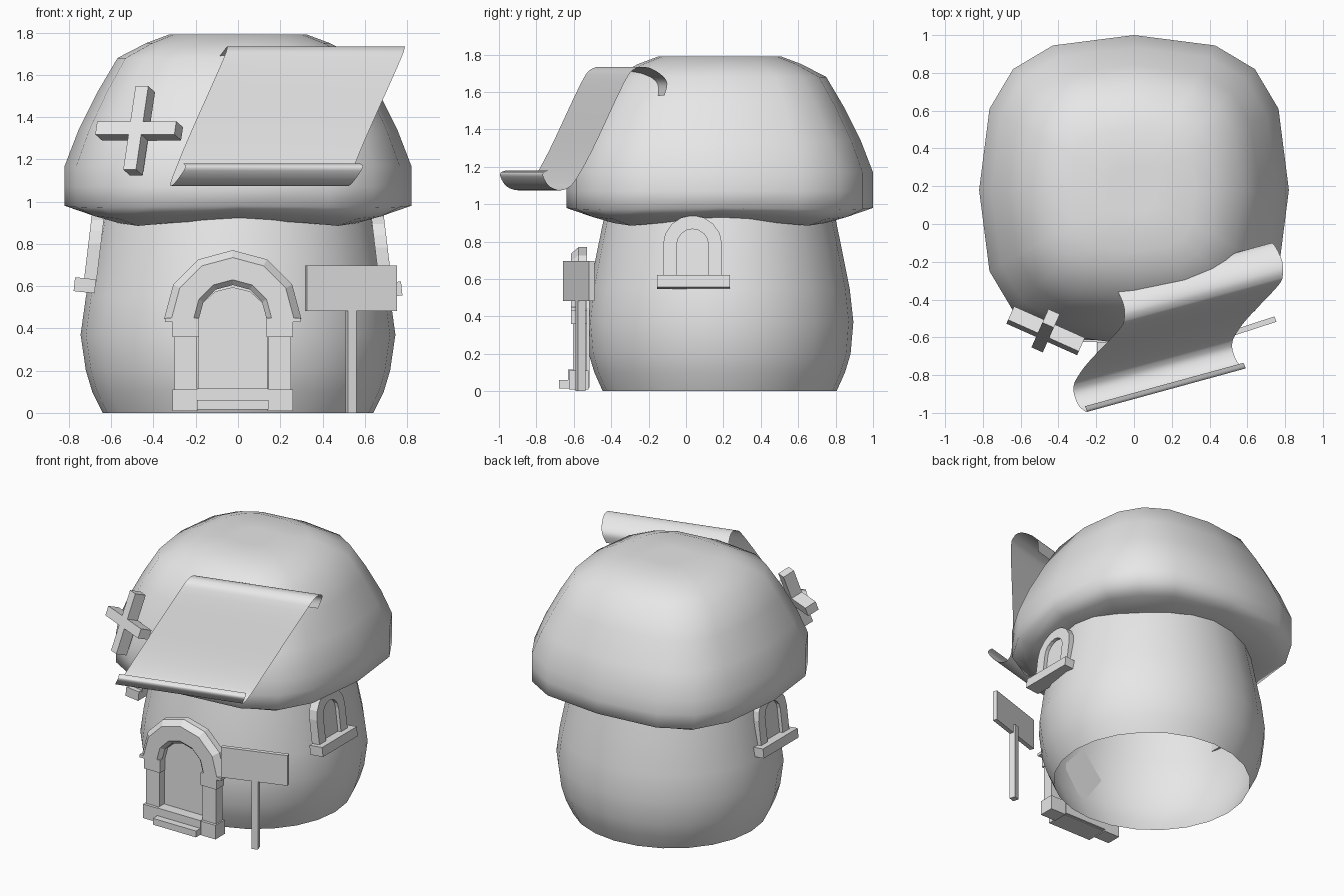
import bpy, bmesh
from math import sin, cos, pi, radians
from mathutils import Vector, Matrix, Euler

cube = bpy.data.objects.get("Cube")
if cube:
    bpy.data.objects.remove(cube)

GREY = (0.8, 0.8, 0.8, 1)
mat = bpy.data.materials.new("plain grey")
mat.use_nodes = True
mat.diffuse_color = GREY
mat.node_tree.nodes["Principled BSDF"].inputs["Base Color"].default_value = GREY


def finish(name, bm, smooth=False, recalc=True):
    if recalc:
        bmesh.ops.recalc_face_normals(bm, faces=bm.faces)
    for f in bm.faces:
        f.smooth = smooth
    me = bpy.data.meshes.new(name)
    bm.to_mesh(me)
    bm.free()
    me.materials.append(mat)
    ob = bpy.data.objects.new(name, me)
    bpy.context.collection.objects.link(ob)
    return ob


def loft(name, rings, closed=True, caps=(True, True), smooth=False):
    """Skin a row of matching point rings."""
    bm = bmesh.new()
    rows = [[bm.verts.new(p) for p in ring] for ring in rings]
    n = len(rows[0])
    for a, b in zip(rows, rows[1:]):
        for i in range(n if closed else n - 1):
            j = (i + 1) % n
            bm.faces.new((a[i], a[j], b[j], b[i]))
    for use, row in zip(caps, (rows[0], rows[-1])):
        if use:
            bm.faces.new(row)
    return finish(name, bm, smooth)


def box(name, centre, size, rot=(0, 0, 0)):
    bm = bmesh.new()
    m = Matrix.Translation(centre) @ Euler(rot).to_matrix().to_4x4() @ Matrix.Diagonal((*size, 1))
    bmesh.ops.create_cube(bm, size=1, matrix=m)
    return finish(name, bm)


def span(name, x, y, z):
    """Box from its limits on each axis."""
    lim = (x, y, z)
    return box(name, [(a + b) / 2 for a, b in lim], [b - a for a, b in lim])


# Rounded trunk, open below
MID = 0.18
trunk = [(0, .64, .625), (.1, .69, .67), (.2, .72, .70), (.37, .745, .715),
         (.55, .72, .695), (.75, .68, .655), (.92, .65, .62), (1.0, .63, .6)]
loft("trunk", [[(rx * cos(k * pi / 12), MID + ry * sin(k * pi / 12), z) for k in range(24)]
               for z, rx, ry in trunk], caps=(False, False), smooth=True)

# Squarish mushroom cap; the underside sags at the corners
quarter = [(.82, 0), (.765, .43), (.64, .64), (.43, .765)]
outline = []
for turn in range(4):
    for x, y in quarter:
        for _ in range(turn):
            x, y = -y, x
        outline.append((x, y))
sag = (0, .6, 1, .6)
cap = [(.92, .4, 0), (.92, .74, .035), (.95, .89, .03), (.98, 1, .01), (1.07, 1.0, 0), (1.17, 1, 0),
       (1.34, .92, 0), (1.52, .81, 0), (1.68, .695, 0), (1.75, .53, 0), (1.79, .4, 0), (1.79, .15, 0)]
loft("mushroom_cap", [[(x * s, MID + y * s, z - d * sag[i % 4]) for i, (x, y) in enumerate(outline)]
                      for z, s, d in cap], smooth=True)

# Crossed planks leaning on the cap
cross_at, lean = (-.468, -.565, 1.335), (radians(-20), 0, radians(-24))
box("cross_upright", cross_at, (.066, .083, .42), lean)
box("cross_bar", cross_at, (.41, .083, .066), lean)

# Curled sheet draped over the front
edge = [Vector(p) for p in (
    (.58, -.735, 1.18), (.59, -.765, 1.16), (.55, -.735, 1.10), (.525, -.68, 1.075),
    (.52, -.635, 1.085), (.535, -.59, 1.13), (.6, -.5, 1.29), (.76, -.33, 1.65),
    (.788, -.27, 1.725), (.785, -.2, 1.73), (.755, -.13, 1.69), (.73, -.1, 1.645), (.71, -.115, 1.58))]


def smooth_path(pts, steps=4):
    out = []
    ext = [pts[0]] + pts + [pts[-1]]
    for a, b, c, d in zip(ext, ext[1:], ext[2:], ext[3:]):
        for k in range(steps):
            t = k / steps
            out.append(.5 * (2 * b + (c - a) * t + (2 * a - 5 * b + 4 * c - d) * t * t
                             + (3 * b - a - 3 * c + d) * t ** 3))
    return out + [pts[-1]]


path = smooth_path(edge)
across = Vector((-.84, -.23, 0))
loft("curled_sheet", [path, [p + across for p in path]], closed=False,
     caps=(False, False), smooth=True)

# Door arch of six chamfered stones
DX, DZ = -.025, .445
section = [(.325, -.53), (.325, -.575), (.29, -.615), (.185, -.615), (.16, -.59), (.16, -.53)]
loft("door_arch", [[(DX + r * cos(k * pi / 6), y, DZ + r * sin(k * pi / 6)) for r, y in section]
                   for k in range(7)])

# Door leaf with a rounded head
head = [(DX + .165 * cos(k * pi / 6), DZ + .15 * sin(k * pi / 6)) for k in range(7)]
leaf = [(DX + .165, .02)] + head + [(DX - .165, .02)]
loft("door_leaf", [[(x, y, z) for x, z in leaf] for y in (-.555, -.515)])

# Door pillars, with feet and capitals
for side, s in (("left", 1), ("right", -1)):
    def block(part, inner, outer, y, z):
        span(side + "_pillar_" + part, sorted((DX + s * inner, DX + s * outer)), y, z)
    block("foot", .165, .285, (-.625, -.52), (.01, .11))
    block("shaft", .17, .275, (-.605, -.53), (.11, .36))
    block("capital", .16, .285, (-.615, -.53), (.36, .43))
    block("springer", .16, .32, (-.615, -.53), (.43, .45))

# Door steps
span("lower_step", (DX - .17, DX + .17), (-.68, -.53), (.015, .06))
span("upper_step", (DX - .17, DX + .17), (-.63, -.53), (.06, .115))

# Arched windows on both flanks, leaning with the wall
WY, SPRING = .035, .782


def arch(r, base):
    curve = [(r * cos(k * pi / 8), SPRING + r * sin(k * pi / 8)) for k in range(9)]
    return [(r, base)] + curve + [(-r, base)]


for side, s, lift in (("left", 1, 0), ("right", -1, .02)):
    def wall(u, z, depth):
        return (s * (.73 - .12 * (z - .6) - depth), WY + u, z + lift)
    rings = []
    for (uo, zo), (ui, zi) in zip(arch(.158, .6), arch(.085, .6)):
        rings.append([wall(uo, zo, .06), wall(uo, zo, 0), wall(ui, zi, 0), wall(ui, zi, .06)])
    loft(side + "_window_frame", rings)
    loft(side + "_window_pane", [[wall(u, z, d) for u, z in arch(.09, .6)] for d in (.025, .06)])
    box(side + "_window_sill", (s * .725, WY + .005, .584 + lift), (.1, .39, .066),
        (0, s * radians(-6), 0))

# Signpost beside the door
box("sign_board", (.535, -.573, .59), (.45, .03, .215), (0, 0, radians(18)))
box("sign_post", (.535, -.565, .27), (.042, .042, .54), (0, 0, radians(18)))
